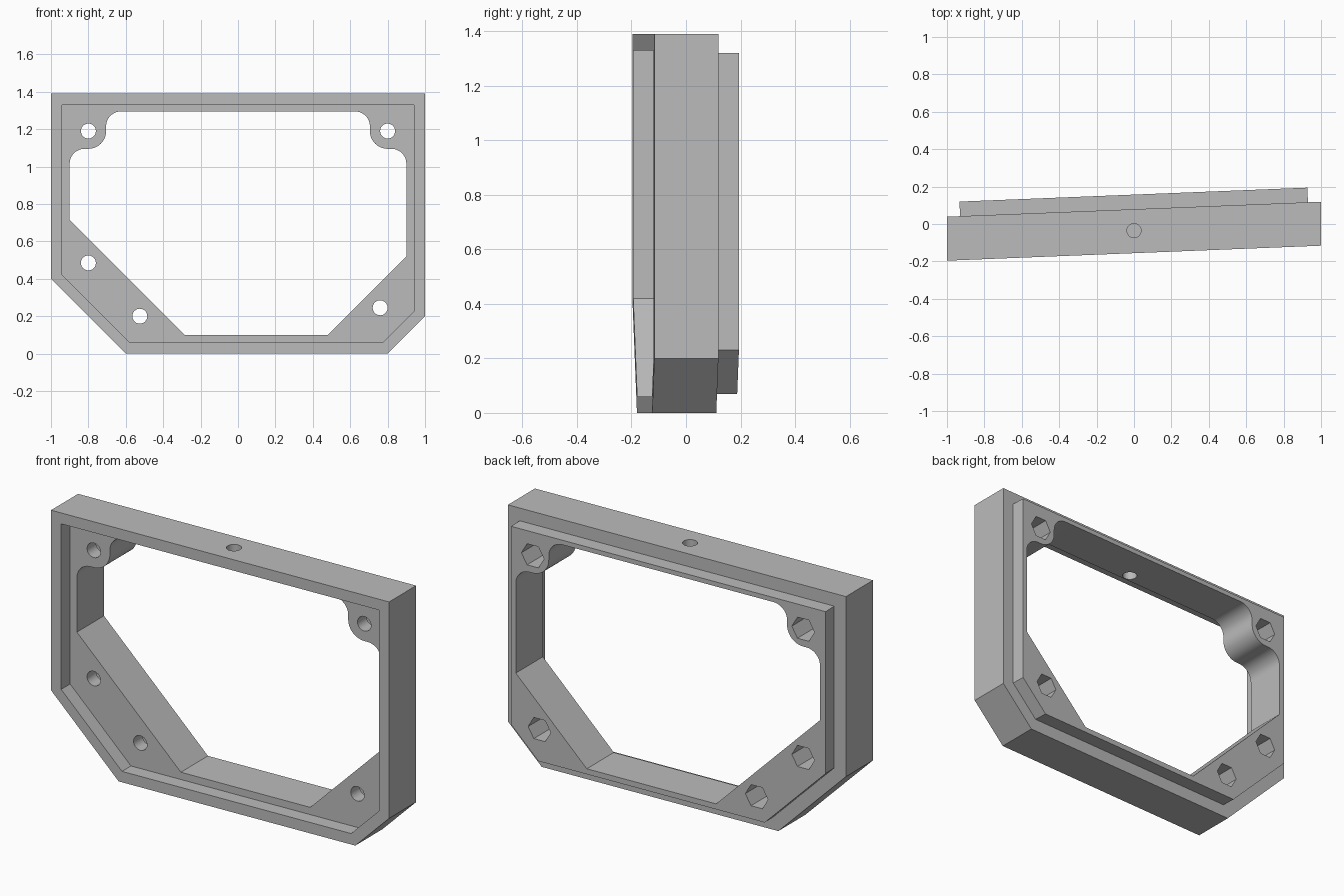
import bpy, bmesh
from math import cos, sin, radians, pi

cube = bpy.data.objects.get("Cube")
if cube:
    bpy.data.objects.remove(cube, do_unlink=True)

SLOPE = 0.04                                    # front and back planes drift in y along x
FRONT, FLOOR, BACK, LIP = -0.156, -0.078, 0.079, 0.157
POCKET = 0.0                                    # depth where the nut pockets end

grey = bpy.data.materials.new("plain grey")
grey.use_nodes = True
grey.diffuse_color = (0.5, 0.5, 0.5, 1)
grey.node_tree.nodes["Principled BSDF"].inputs["Base Color"].default_value = (0.5, 0.5, 0.5, 1)


def prism(name, outline, d0, d1, lean=0.0):
    """Extrude an (x, z) outline along y between two slanted planes."""
    bm = bmesh.new()
    rings = []
    for d in (d0, d1):
        shift = -SLOPE * (d - lean) if lean else 0
        rings.append([bm.verts.new((x + shift, d + SLOPE * x, z)) for x, z in outline])
    n = len(outline)
    bm.faces.new(rings[0])
    bm.faces.new(rings[1][::-1])
    for i in range(n):
        j = (i + 1) % n
        bm.faces.new((rings[0][i], rings[1][i], rings[1][j], rings[0][j]))
    bmesh.ops.recalc_face_normals(bm, faces=bm.faces)
    mesh = bpy.data.meshes.new(name)
    bm.to_mesh(mesh)
    bm.free()
    mesh.materials.append(grey)
    obj = bpy.data.objects.new(name, mesh)
    bpy.context.collection.objects.link(obj)
    return obj


def arc(cx, cz, r, a0, a1, steps=12):
    angles = [radians(a0 + (a1 - a0) * i / steps) for i in range(steps + 1)]
    return [(cx + r * cos(a), cz + r * sin(a)) for a in angles]


def ngon(cx, cz, r, sides):
    return [(cx + r * cos(2 * pi * i / sides), cz + r * sin(2 * pi * i / sides))
            for i in range(sides)]


def combine(target, tool, operation):
    mod = target.modifiers.new(operation.lower(), 'BOOLEAN')
    mod.operation, mod.solver, mod.object = operation, 'EXACT', tool
    bpy.context.view_layer.objects.active = target
    bpy.ops.object.modifier_apply(modifier=mod.name)
    bpy.data.objects.remove(tool, do_unlink=True)


# Outer frame with clipped lower corners
frame = prism("frame", [(-1, 1.39), (1, 1.39), (1, 0.2), (0.8, 0), (-0.6, 0), (-1, 0.4)],
              FRONT, BACK)

# Raised lip on the back
lip = prism("back_lip", [(-0.93, 1.32), (0.93, 1.32), (0.93, 0.23), (0.77, 0.07),
                         (-0.57, 0.07), (-0.93, 0.43)], 0.03, LIP, BACK)
combine(frame, lip, 'UNION')

# Matching recess in the front
recess = prism("front_recess", [(-0.94, 1.33), (0.94, 1.33), (0.94, 0.225), (0.775, 0.06),
                                (-0.58, 0.06), (-0.94, 0.42)], -0.4, FLOOR)
combine(frame, recess, 'DIFFERENCE')

# Opening, with rounded bosses in the upper corners
left_corner = (arc(-0.82, 1.015, 0.08, 180, 90) + arc(-0.8, 1.19, 0.095, -90, 0)
               + arc(-0.625, 1.215, 0.08, 180, 90))
right_corner = [(-x, z) for x, z in reversed(left_corner)]
opening = prism("opening", left_corner + right_corner
                + [(0.9, 0.52), (0.48, 0.1), (-0.285, 0.1), (-0.9, 0.715)], -0.5, 0.5)
combine(frame, opening, 'DIFFERENCE')

# Screw holes from the front, hexagonal nut pockets from the back
for x, z in [(-0.8, 1.19), (0.8, 1.19), (-0.8, 0.485), (-0.525, 0.2), (0.76, 0.245)]:
    combine(frame, prism("screw_hole", ngon(x, z, 0.04, 32), -0.4, POCKET + 0.02), 'DIFFERENCE')
    combine(frame, prism("nut_pocket", ngon(x, z, 0.067, 6), POCKET, 0.4), 'DIFFERENCE')

# Cable hole through the top wall
bpy.ops.mesh.primitive_cylinder_add(vertices=32, radius=0.038, depth=0.3,
                                    location=(0, -0.035, 1.35))
combine(frame, bpy.context.object, 'DIFFERENCE')

# Single material, rounded corners smooth and edges sharp
frame.data.materials.clear()
frame.data.materials.append(grey)
for face in frame.data.polygons:
    face.material_index = 0
bpy.ops.object.select_all(action='DESELECT')
frame.select_set(True)
bpy.context.view_layer.objects.active = frame
bpy.ops.object.shade_smooth_by_angle(angle=radians(25))
